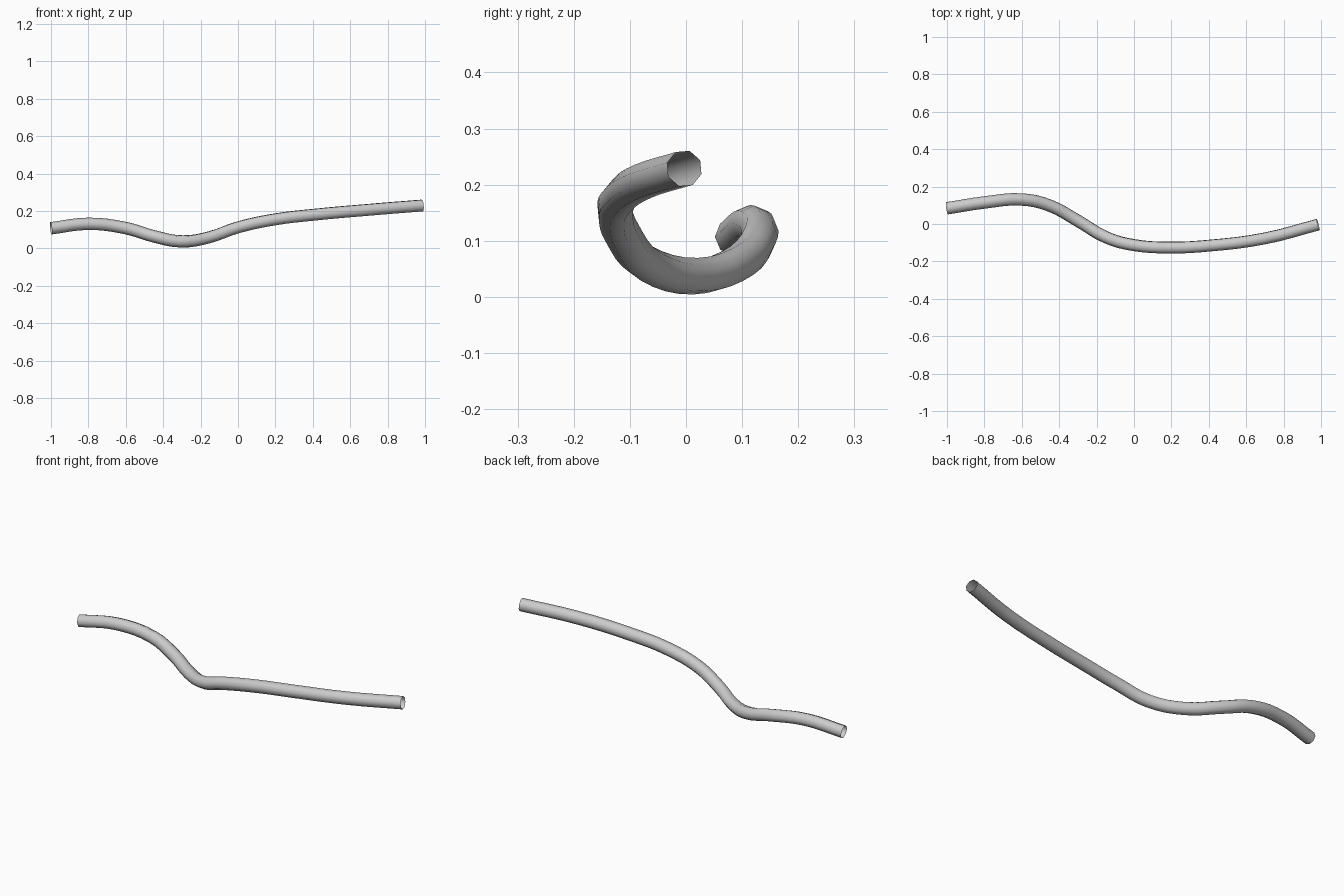
import bpy

if "Cube" in bpy.data.objects:
    bpy.data.objects.remove(bpy.data.objects["Cube"])

# Centre line of the bent tube
path = [
    (-1.00, 0.084, 0.107), (-0.80, 0.115, 0.131), (-0.60, 0.131, 0.108),
    (-0.45, 0.098, 0.064), (-0.30, 0.017, 0.037), (-0.15, -0.071, 0.060),
    (0.00, -0.113, 0.112), (0.20, -0.126, 0.155), (0.40, -0.116, 0.179),
    (0.70, -0.077, 0.206), (0.985, -0.003, 0.229),
]

curve = bpy.data.curves.new("bent_tube", "CURVE")
curve.dimensions = "3D"
curve.resolution_u = 4
curve.bevel_depth = 0.033
curve.bevel_resolution = 2      # eight sides
curve.use_fill_caps = False     # open ends

spline = curve.splines.new("BEZIER")
spline.bezier_points.add(len(path) - 1)
for point, co in zip(spline.bezier_points, path):
    point.co = co
    point.handle_left_type = point.handle_right_type = "AUTO"
spline.use_smooth = True

tube = bpy.data.objects.new("bent_tube", curve)
bpy.context.collection.objects.link(tube)

# Turn into an open-ended mesh
bpy.context.view_layer.objects.active = tube
tube.select_set(True)
bpy.ops.object.convert(target="MESH")
